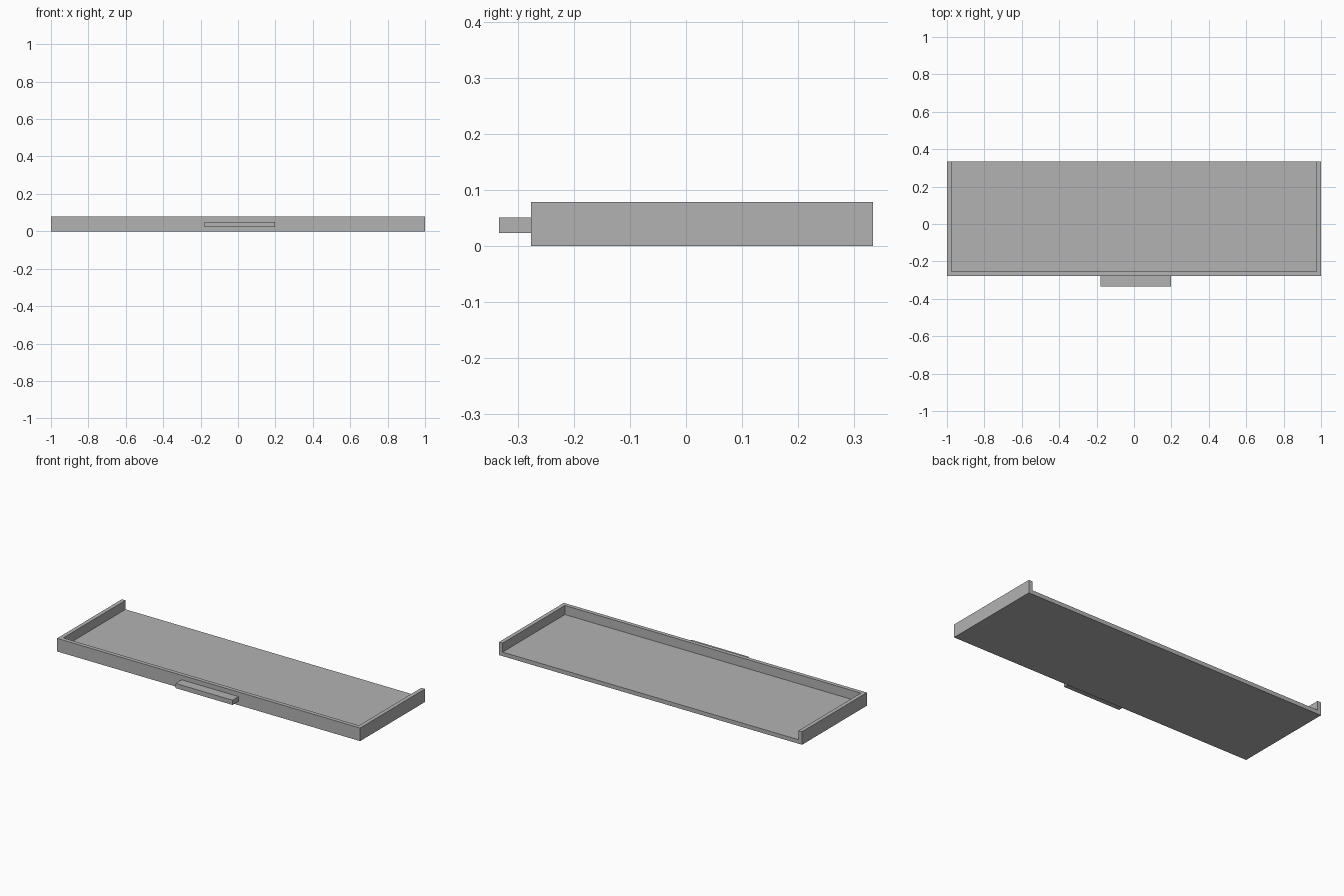
import bpy

if "Cube" in bpy.data.objects:
    bpy.data.objects.remove(bpy.data.objects["Cube"])


def make_material(name, value):
    mat = bpy.data.materials.new(name)
    mat.diffuse_color = (value, value, value, 1.0)
    mat.use_nodes = True
    mat.node_tree.nodes["Principled BSDF"].inputs["Base Color"].default_value = mat.diffuse_color
    return mat


def box(name, low, high, mat):
    """Axis-aligned box between two corners."""
    size = [h - l for l, h in zip(low, high)]
    centre = [(h + l) / 2 for l, h in zip(low, high)]
    bpy.ops.mesh.primitive_cube_add(size=1, location=centre)
    obj = bpy.context.object
    obj.name = name
    for v in obj.data.vertices:
        v.co = [c * s for c, s in zip(v.co, size)]
    obj.data.materials.append(mat)
    return obj


grey = make_material("plain grey", 0.45)

WALL = 0.024            # wall and floor thickness
FRONT, BACK = -0.277, 0.334
HEIGHT = 0.078

# Shallow tray: solid block hollowed from above and through the back
tray = box("tray", (-1, FRONT, 0), (1, BACK, HEIGHT), grey)
cutter = box("tray_hollow_cutter", (-1 + WALL, FRONT + WALL, WALL),
             (1 - WALL, BACK + 0.1, HEIGHT + 0.1), grey)
cutter.hide_render = True
cutter.hide_viewport = True

hollow = tray.modifiers.new("hollow", 'BOOLEAN')
hollow.operation = 'DIFFERENCE'
hollow.solver = 'EXACT'
hollow.object = cutter

# Bar handle on the front wall, slightly right of centre
box("front_handle", (-0.178, -0.334, 0.023), (0.198, FRONT, 0.051), grey)
